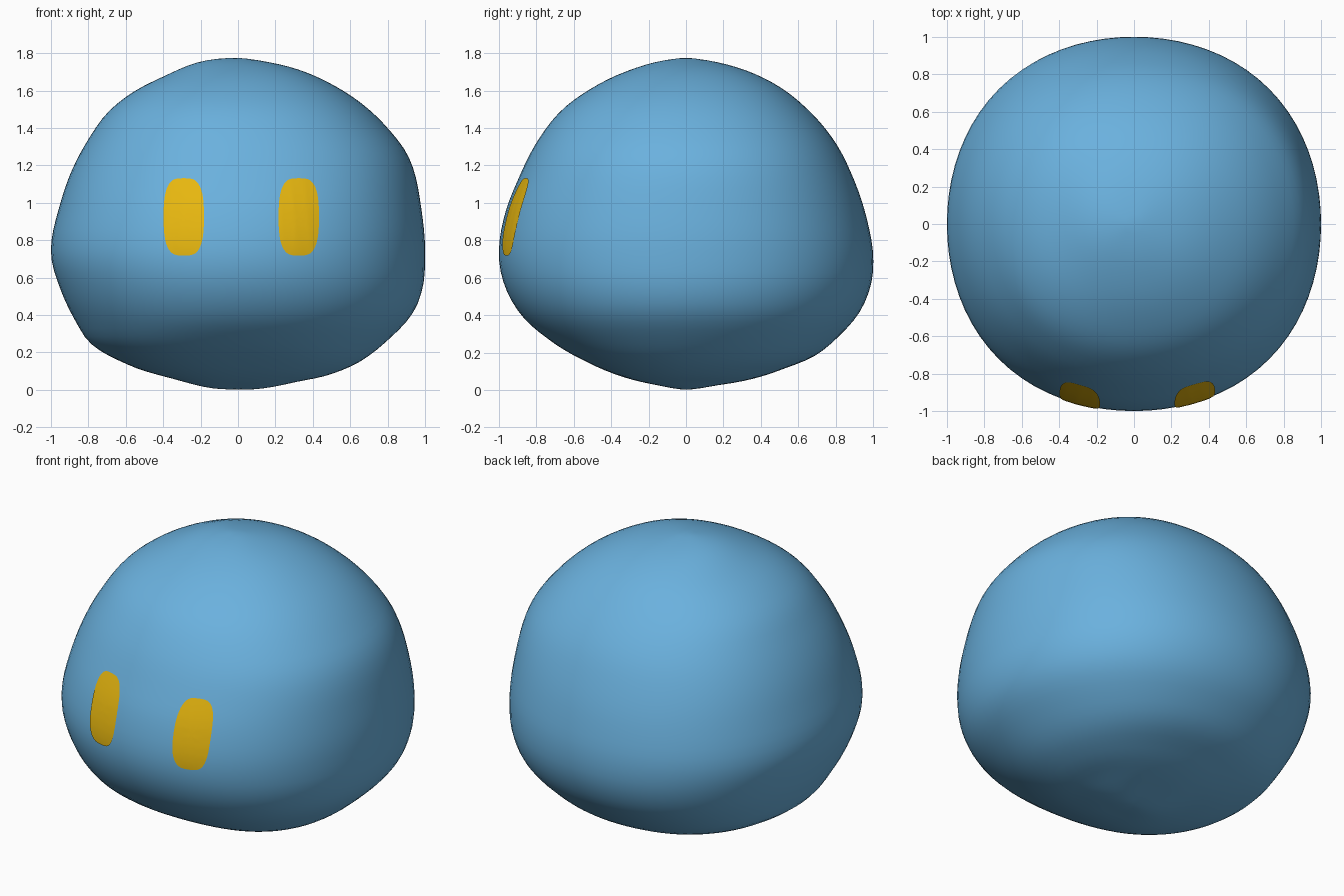
import bpy, bmesh, math
from mathutils import Vector
from mathutils.bvhtree import BVHTree

if "Cube" in bpy.data.objects:
    bpy.data.objects.remove(bpy.data.objects["Cube"])

CZ = 0.8            # centre height for the polar profiles
TOP, BOTTOM = 1.775, 0.003


def material(name, rgb):
    m = bpy.data.materials.new(name)
    m.diffuse_color = (*rgb, 1)
    m.use_nodes = True
    m.node_tree.nodes["Principled BSDF"].inputs["Base Color"].default_value = m.diffuse_color
    return m


blue = material("sky blue", (0.145, 0.44, 0.73))
yellow = material("golden yellow", (0.81, 0.48, 0.005))

# Outline (distance from axis, height) towards right, back, left, front
OUTLINES = [
    [(.3, .04), (.5, .085), (.65, .15), (.8, .265), (.94, .42), (.99, .56), (1.0, .72),
     (.98, .97), (.915, 1.24), (.8, 1.4), (.65, 1.54), (.5, 1.635), (.3, 1.72), (.15, 1.755)],
    [(.2, .03), (.5, .105), (.7, .19), (.82, .29), (.93, .42), (.99, .57), (1.0, .72),
     (.965, .92), (.895, 1.13), (.8, 1.32), (.65, 1.5), (.5, 1.62), (.3, 1.715), (.15, 1.755)],
    [(.1, .005), (.35, .06), (.6, .14), (.79, .25), (.87, .37), (.95, .54), (1.0, .73),
     (.955, .98), (.89, 1.17), (.8, 1.34), (.7, 1.48), (.58, 1.58), (.4, 1.675), (.2, 1.755)],
    [(.2, .035), (.5, .135), (.72, .26), (.88, .4), (.97, .56), (1.0, .72),
     (.965, .95), (.895, 1.13), (.8, 1.32), (.67, 1.49), (.5, 1.615), (.3, 1.71), (.15, 1.755)],
]


def polar(points):
    pts = [(0, BOTTOM)] + points + [(0, TOP)]
    return [(math.atan2(z - CZ, r), math.hypot(r, z - CZ)) for r, z in pts]


PROFILES = [polar(p) for p in OUTLINES]


def radius(profile, e):
    """Smooth (Hermite) interpolation of radius over elevation."""
    n = len(profile)
    i = max(k for k in range(n - 1) if k == 0 or profile[k][0] <= e)

    def slope(k):
        a, b = profile[max(k - 1, 0)], profile[min(k + 1, n - 1)]
        return (b[1] - a[1]) / (b[0] - a[0])
    (x0, y0), (x1, y1) = profile[i], profile[i + 1]
    h = x1 - x0
    t = (e - x0) / h
    return ((2*t**3 - 3*t**2 + 1) * y0 + (t**3 - 2*t**2 + t) * h * slope(i)
            + (3*t**2 - 2*t**3) * y1 + (t**3 - t**2) * h * slope(i + 1))


def finish(name, bm, mat):
    for f in bm.faces:
        f.smooth = True
    me = bpy.data.meshes.new(name)
    bm.to_mesh(me)
    me.materials.append(mat)
    ob = bpy.data.objects.new(name, me)
    bpy.context.collection.objects.link(ob)
    return ob


# Rounded lumpy body: sphere pushed out to the blended outlines
bm = bmesh.new()
bmesh.ops.create_uvsphere(bm, u_segments=80, v_segments=56, radius=1)
for v in bm.verts:
    d = v.co.normalized()
    e = math.asin(max(-1, min(1, d.z)))
    a = math.atan2(d.y, d.x) % math.tau
    q = int(a // (math.pi / 2)) % 4
    w = math.sin(a - q * math.pi / 2) ** 2
    r = radius(PROFILES[q], e) * (1 - w) + radius(PROFILES[(q + 1) % 4], e) * w
    r *= 1 + 0.022 * math.sin(2 * a) ** 2 * math.cos(e) ** 2   # fuller corners
    v.co = d * r + Vector((0, 0, CZ))
bm.normal_update()
tree = BVHTree.FromBMesh(bm)
finish("body", bm, blue)


# Eyes: thin rounded patches lying on the front of the body
def eye(name, cx, cz, hw, hh, rings=8, seg=48):
    bm = bmesh.new()

    def on_body(x, z):
        p = tree.ray_cast(Vector((x, -3, z)), Vector((0, 1, 0)))[0]
        return bm.verts.new(p - Vector((0, 0.006, 0)))
    mid = on_body(cx, cz)
    prev = None
    for k in range(1, rings + 1):
        s = k / rings
        ring = []
        for j in range(seg):
            t = math.tau * j / seg
            c, n = math.cos(t), math.sin(t)
            ring.append(on_body(cx + s * hw * math.copysign(abs(c) ** 0.6, c),
                                cz + s * hh * math.copysign(abs(n) ** 0.75, n)))
        for j in range(seg):
            j2 = (j + 1) % seg
            if prev:
                bm.faces.new((prev[j], ring[j], ring[j2], prev[j2]))
            else:
                bm.faces.new((mid, ring[j], ring[j2]))
        prev = ring
    bm.normal_update()
    for f in bm.faces:
        if f.normal.y > 0:
            f.normal_flip()
    finish(name, bm, yellow)


eye("left_eye", -0.29, 0.925, 0.108, 0.207)
eye("right_eye", 0.325, 0.925, 0.108, 0.207)
